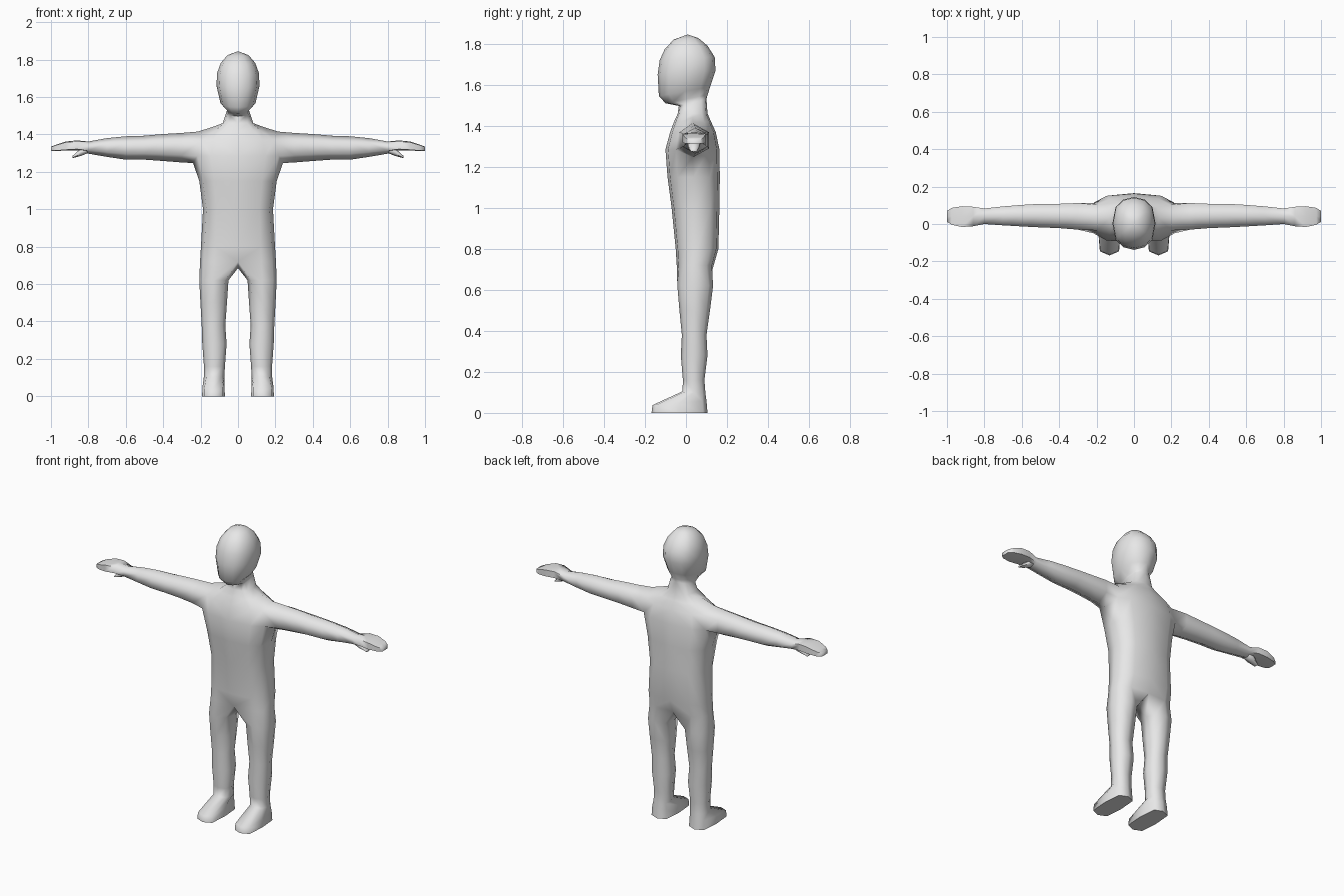
import bpy
import bmesh
from math import sin, cos, radians

if "Cube" in bpy.data.objects:
    bpy.data.objects.remove(bpy.data.objects["Cube"], do_unlink=True)

grey = bpy.data.materials.new("plain_grey")
grey.use_nodes = True
grey.diffuse_color = (0.8, 0.8, 0.8, 1)
grey.node_tree.nodes["Principled BSDF"].inputs["Base Color"].default_value = (0.8, 0.8, 0.8, 1)


def spow(v, p):
    """Signed power, used to square off an ellipse."""
    return 0.0 if abs(v) < 1e-6 else (1 if v > 0 else -1) * abs(v) ** p


def bridge(bm, a, b, closed=True, skip=()):
    n = len(a)
    for i in range(n if closed else n - 1):
        if i not in skip:
            j = (i + 1) % n
            bm.faces.new((a[i], a[j], b[j], b[i]))


def trunk_ring(bm, zf, zb, w, yf, yb, side_dz=0, p=0.7):
    """Half ring from front centre, round the left side, to back centre."""
    ring = []
    for j in range(7):
        a = radians(30 * j)
        y = (yf + yb) / 2 - (yb - yf) / 2 * spow(cos(a), p)
        z = zf + (zb - zf) * (y - yf) / (yb - yf) + (side_dz if j == 3 else 0)
        x = 0 if j in (0, 6) else w * spow(sin(a), p)
        ring.append(bm.verts.new((x, y, z)))
    return ring


def leg_ring(bm, zf, zb, cx, rx, yf, yb, p=0.8):
    """Eight-sided ring; the last point is the inner side."""
    ring = []
    for j in range(8):
        a = radians(45 * (j - 3))
        y = (yf + yb) / 2 + (yb - yf) / 2 * spow(sin(a), p)
        z = zf + (zb - zf) * (y - yf) / (yb - yf)
        ring.append(bm.verts.new((cx + rx * spow(cos(a), p), y, z)))
    return ring


def arm_ring(bm, x, yf, yb, zlo, zhi, p=1.0):
    """Six-sided ring starting at the lowest point."""
    ring = []
    for k in range(6):
        a = radians(60 * k)
        y = (yf + yb) / 2 + (yb - yf) / 2 * sin(a) / sin(radians(60))
        z = (zlo + zhi) / 2 - (zhi - zlo) / 2 * spow(cos(a), p)
        ring.append(bm.verts.new((x, y, z)))
    return ring


def finish(bm, name, angle):
    """Turn a left half into a mirrored, smooth-shaded object."""
    bmesh.ops.recalc_face_normals(bm, faces=bm.faces)
    mesh = bpy.data.meshes.new(name)
    bm.to_mesh(mesh)
    bm.free()
    mesh.materials.append(grey)
    obj = bpy.data.objects.new(name, mesh)
    bpy.context.collection.objects.link(obj)
    bpy.ops.object.select_all(action="DESELECT")
    obj.select_set(True)
    bpy.context.view_layer.objects.active = obj
    bpy.ops.object.shade_smooth_by_angle(angle=radians(angle))
    mirror = obj.modifiers.new("mirror", "MIRROR")
    mirror.use_axis[0] = True
    return obj


bm = bmesh.new()

# Torso, from hips to shoulders
torso = [trunk_ring(bm, *r) for r in (
    (0.72, 0.72, 0.203, -0.045, 0.135),
    (0.80, 0.80, 0.198, -0.05, 0.158),
    (1.00, 1.00, 0.187, -0.07, 0.163),
    (1.15, 1.15, 0.207, -0.09, 0.165),
    (1.285, 1.285, 0.24, -0.10, 0.163, -0.038),
    (1.37, 1.37, 0.215, -0.077, 0.145, 0.045),
)]
# Neck and head
head = [trunk_ring(bm, *r) for r in (
    (1.42, 1.42, 0.135, -0.058, 0.122, 0.02),
    (1.46, 1.46, 0.082, -0.04, 0.105),
    (1.497, 1.53, 0.064, -0.035, 0.10),
    (1.51, 1.55, 0.058, -0.10, 0.105),
    (1.545, 1.59, 0.094, -0.132, 0.118),
    (1.65, 1.67, 0.115, -0.138, 0.144),
    (1.72, 1.735, 0.112, -0.128, 0.14),
    (1.775, 1.79, 0.092, -0.103, 0.105),
    (1.82, 1.828, 0.056, -0.06, 0.06),
)]
for r in head[3:]:
    # The head is rounder than the torso
    for v, k in zip(r[1:6], (0.8, 0.95, 1, 0.95, 0.8)):
        v.co.x *= k
trunk = torso + head
for i in range(len(trunk) - 1):
    # Leave the shoulder opening between the last two torso rings
    bridge(bm, trunk[i], trunk[i + 1], False, (2, 3) if i == 4 else ())
crown = bm.verts.new((0, 0.008, 1.845))
for i in range(6):
    bm.faces.new((head[-1][i], head[-1][i + 1], crown))

# Leg and foot, growing out of the hip ring and a crotch point
crotch = bm.verts.new((0, 0.05, 0.685))
leg = [torso[0] + [crotch]] + [leg_ring(bm, *r) for r in (
    (0.62, 0.62, 0.129, 0.078, -0.042, 0.132),
    (0.50, 0.50, 0.130, 0.071, -0.032, 0.117),
    (0.38, 0.38, 0.131, 0.063, -0.02, 0.10),
    (0.28, 0.28, 0.126, 0.065, -0.025, 0.105),
    (0.16, 0.16, 0.126, 0.056, -0.015, 0.09),
    (0.105, 0.095, 0.128, 0.055, -0.017, 0.095),
    (0.038, 0.06, 0.131, 0.059, -0.163, 0.10, 0.5),
    (0.0, 0.0, 0.131, 0.061, -0.168, 0.105, 0.5),
)]
for a, b in zip(leg, leg[1:]):
    bridge(bm, a, b)
bm.faces.new(leg[-1])

# Arm and flat hand, growing out of the shoulder opening
lo, hi = torso[4], torso[5]
arm = [[lo[3], lo[4], hi[4], hi[3], hi[2], lo[2]]] + [arm_ring(bm, *r) for r in (
    (0.30, -0.03, 0.112, 1.25, 1.408),
    (0.40, -0.022, 0.108, 1.258, 1.402),
    (0.50, -0.018, 0.108, 1.265, 1.393),
    (0.60, -0.013, 0.102, 1.265, 1.39),
    (0.70, -0.007, 0.094, 1.28, 1.38),
    (0.80, 0.0, 0.083, 1.297, 1.362),
    (0.86, -0.012, 0.092, 1.315, 1.368, 0.4),
    (0.92, -0.016, 0.095, 1.314, 1.362, 0.25),
    (0.975, -0.004, 0.086, 1.311, 1.344, 0.2),
    (1.0, 0.012, 0.07, 1.311, 1.334, 0.2),
)]
for a, b in zip(arm, arm[1:]):
    bridge(bm, a, b)
bm.faces.new(arm[-1])
finish(bm, "body", 75)

# Thumb, a small wedge hanging under the wrist
bm = bmesh.new()
thumb = [arm_ring(bm, *r) for r in (
    (0.79, 0.012, 0.07, 1.305, 1.345),
    (0.84, 0.010, 0.065, 1.285, 1.325),
    (0.885, 0.022, 0.052, 1.273, 1.285),
)]
for a, b in zip(thumb, thumb[1:]):
    bridge(bm, a, b)
bm.faces.new(thumb[0])
bm.faces.new(thumb[-1])
finish(bm, "thumb", 75)
